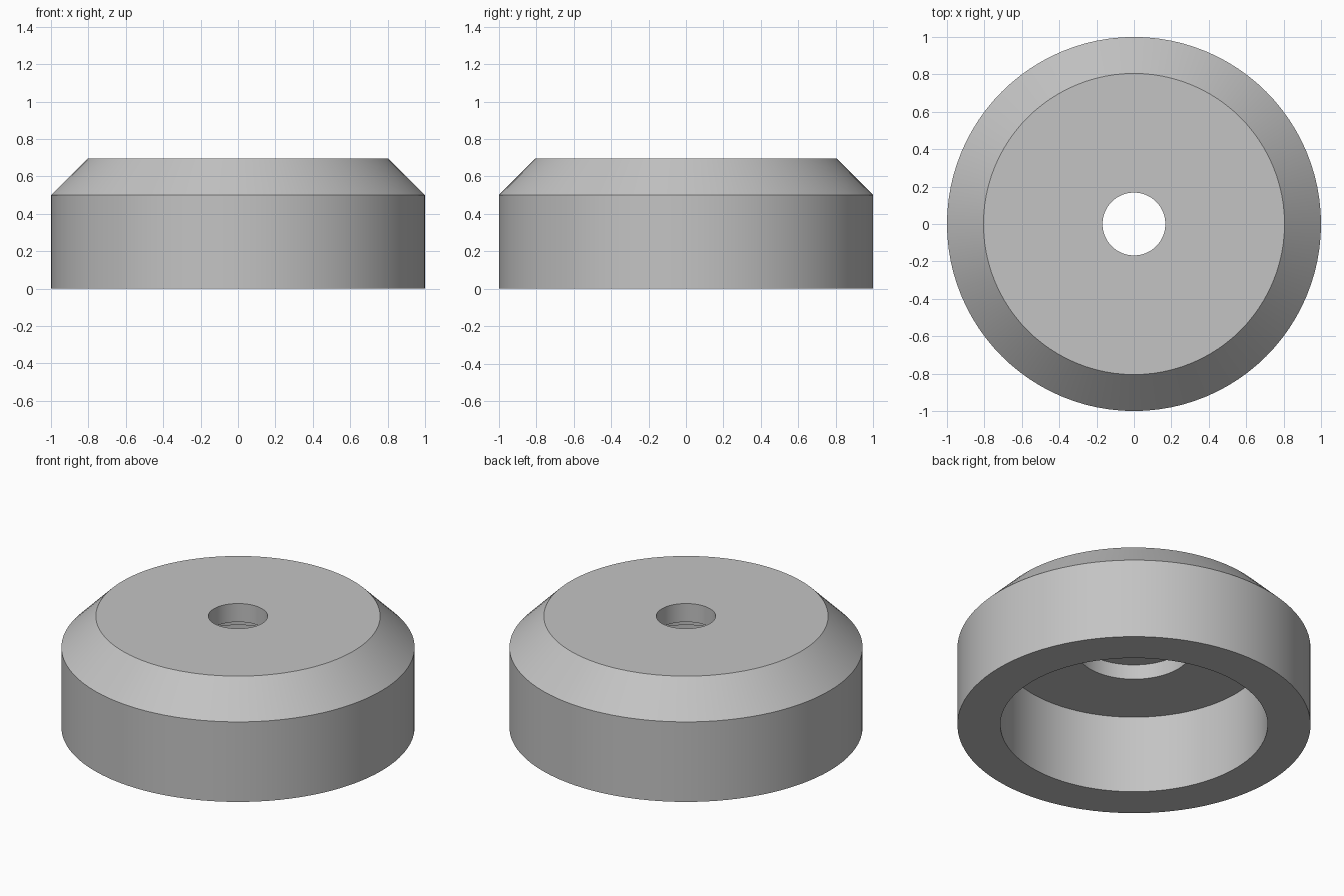
import bpy, bmesh, math

cube = bpy.data.objects.get("Cube")
if cube:
    bpy.data.objects.remove(cube, do_unlink=True)

SEGMENTS = 96

# Plain grey material
grey = bpy.data.materials.new("plain_grey")
grey.use_nodes = True
color = (0.55, 0.55, 0.55, 1)
grey.diffuse_color = color
grey.node_tree.nodes["Principled BSDF"].inputs["Base Color"].default_value = color

# Closed cross-section (radius, height): chamfered body, through hole,
# stepped counterbore and wide recess underneath
profile = [
    (1.0, 0.0), (1.0, 0.5),
    (0.805, 0.695), (0.168, 0.695),
    (0.168, 0.58), (0.326, 0.58),
    (0.326, 0.487), (0.757, 0.487),
    (0.757, 0.0),
]

# Revolve the section around the vertical axis
bm = bmesh.new()
verts = [bm.verts.new((r, 0, z)) for r, z in profile]
edges = [bm.edges.new((a, b)) for a, b in zip(verts, verts[1:] + verts[:1])]
bmesh.ops.spin(bm, geom=verts + edges, cent=(0, 0, 0), axis=(0, 0, 1),
               angle=math.tau, steps=SEGMENTS, use_merge=True)
bmesh.ops.remove_doubles(bm, verts=bm.verts, dist=0.0001)
bmesh.ops.recalc_face_normals(bm, faces=bm.faces)
mesh = bpy.data.meshes.new("chamfered_foot")
bm.to_mesh(mesh)
bm.free()
mesh.materials.append(grey)

foot = bpy.data.objects.new("chamfered_foot", mesh)
bpy.context.collection.objects.link(foot)
bpy.context.view_layer.objects.active = foot
foot.select_set(True)
bpy.ops.object.shade_smooth_by_angle(angle=math.radians(30))
